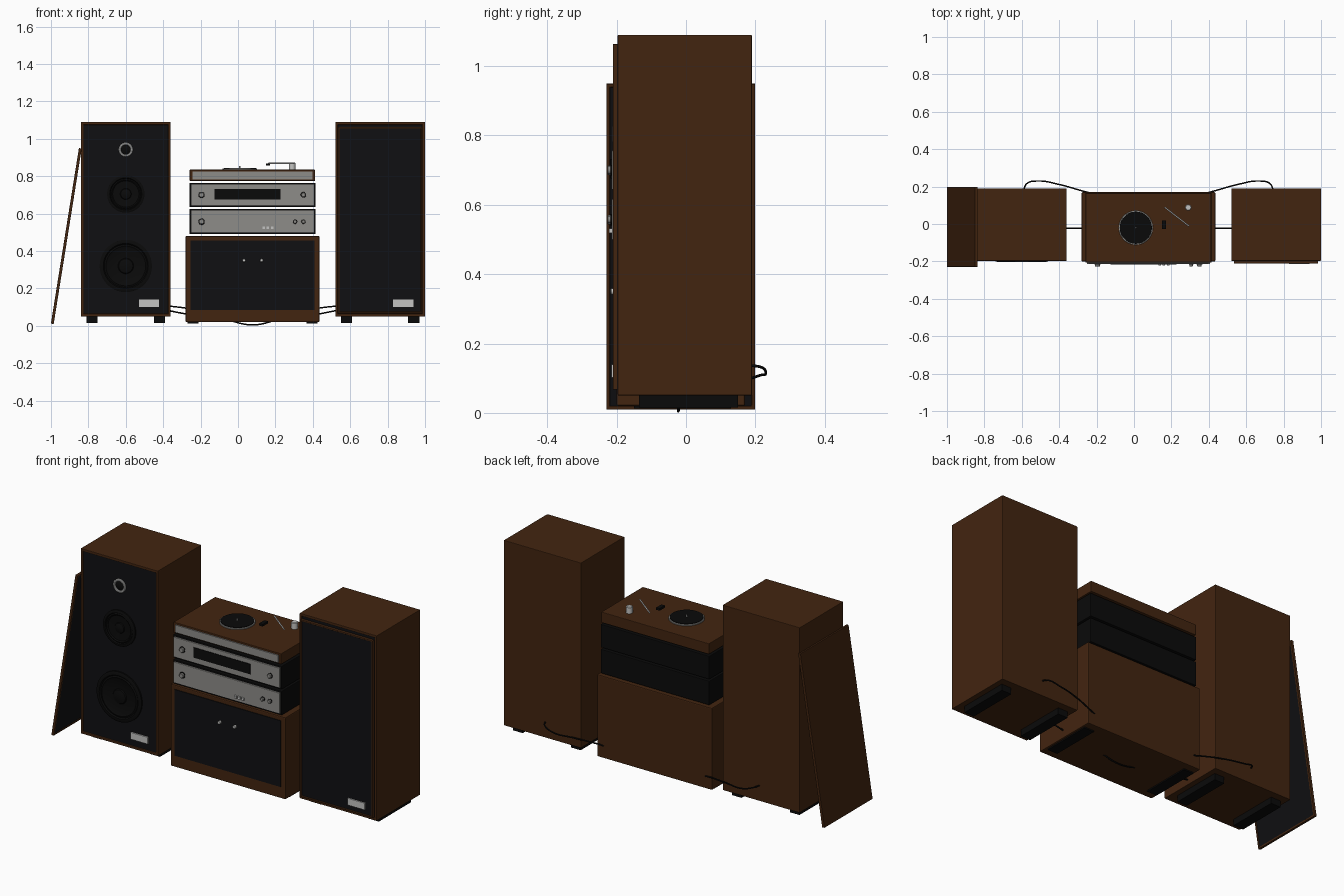
import bpy, bmesh, math
from mathutils import Vector

if "Cube" in bpy.data.objects:
    bpy.data.objects.remove(bpy.data.objects["Cube"], do_unlink=True)


def material(name, r, g, b):
    m = bpy.data.materials.new(name)
    m.use_nodes = True
    m.diffuse_color = (r, g, b, 1)
    bsdf = m.node_tree.nodes["Principled BSDF"]
    bsdf.inputs["Base Color"].default_value = (r, g, b, 1)
    bsdf.inputs["Roughness"].default_value = 0.6
    return m


WOOD = material("walnut wood", 0.055, 0.018, 0.005)
CLOTH = material("black cloth", 0.005, 0.005, 0.006)
BLACK = material("black plastic", 0.003, 0.003, 0.003)
STEEL = material("brushed steel", 0.27, 0.265, 0.25)
BRIGHT = material("bright metal", 0.55, 0.55, 0.54)


def finish(name, bm, mats, bevel=0):
    me = bpy.data.meshes.new(name)
    bm.to_mesh(me)
    bm.free()
    for m in mats:
        me.materials.append(m)
    ob = bpy.data.objects.new(name, me)
    bpy.context.collection.objects.link(ob)
    if bevel:
        mod = ob.modifiers.new("soft edges", "BEVEL")
        mod.width = bevel
        mod.segments = 2
        mod.limit_method = "ANGLE"
    return ob


def box(name, x, y, z, mat, bevel=0, front=None, border=0.02, recess=0.0):
    """Box from (min, max) ranges; 'front' insets the -y face in a second material."""
    bm = bmesh.new()
    bmesh.ops.create_cube(bm, size=1)
    c = Vector((sum(x) / 2, sum(y) / 2, sum(z) / 2))
    bmesh.ops.scale(bm, vec=(x[1] - x[0], y[1] - y[0], z[1] - z[0]), verts=bm.verts)
    if front:
        bm.normal_update()
        face = min(bm.faces, key=lambda f: f.calc_center_median().y)
        bmesh.ops.inset_region(bm, faces=[face], thickness=border)
        bmesh.ops.inset_region(bm, faces=[face], thickness=0.001, depth=-recess)
        face.material_index = 1
    ob = finish(name, bm, [mat, front] if front else [mat], bevel)
    ob.location = c
    return ob


def lathe(name, profile, loc, mat, facing_front=True, steps=40):
    """Revolve (radius, height) points; axis points to -y, or up."""
    bm = bmesh.new()
    vs = [bm.verts.new((r, 0, h)) for r, h in profile]
    es = [bm.edges.new(p) for p in zip(vs, vs[1:])]
    bmesh.ops.spin(bm, geom=vs + es, cent=(0, 0, 0), axis=(0, 0, 1),
                   angle=math.tau, steps=steps)
    bmesh.ops.remove_doubles(bm, verts=bm.verts, dist=0.0002)
    bmesh.ops.recalc_face_normals(bm, faces=bm.faces)
    ob = finish(name, bm, [mat])
    ob.location = loc
    if facing_front:
        ob.rotation_euler.x = math.pi / 2
    bpy.ops.object.select_all(action="DESELECT")
    ob.select_set(True)
    bpy.context.view_layer.objects.active = ob
    bpy.ops.object.shade_smooth_by_angle(angle=math.radians(35))
    return ob


def disc(name, r, h, loc, mat, facing_front=True):
    e = min(r, h) * 0.2
    return lathe(name, [(0, 0), (r, 0), (r, h - e), (r - e, h), (0, h)],
                 loc, mat, facing_front, 28)


def tube(name, pts, radius, mat):
    cu = bpy.data.curves.new(name, "CURVE")
    cu.dimensions = "3D"
    cu.bevel_depth = radius
    cu.bevel_resolution = 2
    cu.resolution_u = 8
    cu.use_fill_caps = True
    sp = cu.splines.new("BEZIER")
    sp.bezier_points.add(len(pts) - 1)
    for bp, p in zip(sp.bezier_points, pts):
        bp.co = p
        bp.handle_left_type = bp.handle_right_type = "AUTO"
    cu.materials.append(mat)
    ob = bpy.data.objects.new(name, cu)
    bpy.context.collection.objects.link(ob)
    return ob


# Speaker cabinets with feet and badge
for side, cx in (("right", -0.60), ("left", 0.76)):
    box(side + "_speaker", (cx - 0.24, cx + 0.24), (-0.197, 0.19), (0.05, 1.09),
        WOOD, 0.006, CLOTH, 0.019, 0.006)
    for dx in (-0.18, 0.18):
        box(side + "_speaker_foot", (cx + dx - 0.03, cx + dx + 0.03),
            (-0.135, 0.15), (0.015, 0.052), BLACK)
    front = -0.191 if side == "right" else -0.207
    box(side + "_badge", (cx + 0.07, cx + 0.178), (front - 0.008, front + 0.002),
        (0.102, 0.14), BRIGHT)

# Drivers on the uncovered speaker
for name, z, r in (("midrange", 0.705, 0.10), ("woofer", 0.32, 0.14)):
    lathe(name, [(r, 0), (r, 0.008), (r * 0.93, 0.012), (r * 0.86, 0.012),
                 (r * 0.82, 0.006), (r * 0.76, 0.009), (r * 0.7, 0.004),
                 (r * 0.3, 0.001), (r * 0.27, 0.006), (r * 0.15, 0.01), (0, 0.012)],
          (-0.60, -0.191, z), BLACK)
lathe("tweeter_ring", [(0.026, 0), (0.026, 0.006), (0.029, 0.009),
                       (0.035, 0.009), (0.038, 0.006), (0.038, 0)],
      (-0.60, -0.191, 0.942), BRIGHT)
lathe("tweeter_dome", [(0.026, 0.001), (0.02, 0.004), (0.01, 0.007), (0, 0.008)],
      (-0.60, -0.191, 0.942), BLACK)

# Grilles: one fitted, one leaning against the right speaker
box("fitted_grille", (0.535, 0.985), (-0.211, -0.195), (0.067, 1.063),
    WOOD, 0.003, CLOTH, 0.011, 0.003)
lean = box("leaning_grille", (-0.214, 0.214), (-0.0075, 0.0075), (-0.475, 0.475),
           WOOD, 0.002, CLOTH, 0.013, 0.003)
lean.location = (-0.918, -0.015, 0.48)
lean.rotation_euler = (math.atan2(0.15, 0.94), 0, math.pi / 2)

# Low cabinet
box("cabinet", (-0.28, 0.435), (-0.2, 0.17), (0.02, 0.48), WOOD, 0.005)
box("cabinet_door", (-0.253, 0.408), (-0.204, -0.195), (0.085, 0.457), CLOTH)
for x in (-0.24, 0.395):
    box("cabinet_foot", (x - 0.03, x + 0.03), (-0.15, 0.13), (0.013, 0.022), BLACK)
for x in (0.032, 0.126):
    disc("door_knob", 0.009, 0.014, (x, -0.203, 0.35), BRIGHT)

# Amplifier and receiver
for name, z0, z1 in (("amplifier", 0.49, 0.625), ("receiver", 0.635, 0.765)):
    box(name + "_case", (-0.26, 0.415), (-0.205, 0.165), (z0, z1), BLACK, 0.003)
    box(name + "_faceplate", (-0.252, 0.407), (-0.214, -0.2), (z0 + 0.009, z1 - 0.009),
        STEEL, 0.002)
box("display", (-0.125, 0.228), (-0.217, -0.21), (0.675, 0.732), BLACK)
for x, z, r in ((-0.195, 0.70, 0.017), (0.35, 0.70, 0.015), (-0.195, 0.557, 0.017),
                (0.305, 0.557, 0.012), (0.35, 0.557, 0.012)):
    disc("knob_collar", r, 0.004, (x, -0.213, z), BLACK)
    disc("knob", r * 0.8, 0.012, (x, -0.215, z), STEEL)
for x in (0.137, 0.16, 0.183):
    box("button", (x - 0.007, x + 0.007), (-0.222, -0.21), (0.518, 0.532), BRIGHT)

# Turntable
box("turntable_base", (-0.258, 0.412), (-0.205, 0.165), (0.775, 0.835), WOOD, 0.003)
box("turntable_front_strip", (-0.243, 0.397), (-0.212, -0.203), (0.783, 0.825), STEEL)
disc("platter", 0.092, 0.008, (0.01, -0.02, 0.834), STEEL, False)
disc("record", 0.086, 0.004, (0.01, -0.02, 0.841), BLACK, False)
disc("spindle", 0.004, 0.012, (0.01, -0.02, 0.843), BRIGHT, False)
disc("tonearm_pivot", 0.017, 0.038, (0.29, 0.088, 0.834), BRIGHT, False)
tube("tonearm", [(0.163, 0.09, 0.868), (0.295, -0.012, 0.868)], 0.004, BRIGHT)
box("headshell", (0.15, 0.172), (-0.027, 0.02), (0.856, 0.868), BLACK)

# Speaker cables: loops behind and a run under the cabinet
for s in (-1, 1):
    tube("rear_cable", [(0.077 + s * x, y, z) for x, y, z in (
        (0.667, 0.185, 0.137), (0.65, 0.216, 0.132), (0.59, 0.23, 0.115),
        (0.48, 0.212, 0.108), (0.357, 0.178, 0.095), (0.25, 0.15, 0.075))], 0.004, BLACK)
tube("under_cable", [(0.077 + x, -0.022, z) for x, z in (
    (-0.45, 0.082), (-0.357, 0.064), (-0.15, 0.035), (0, 0.005),
    (0.15, 0.035), (0.357, 0.064), (0.45, 0.082))], 0.004, BLACK)
